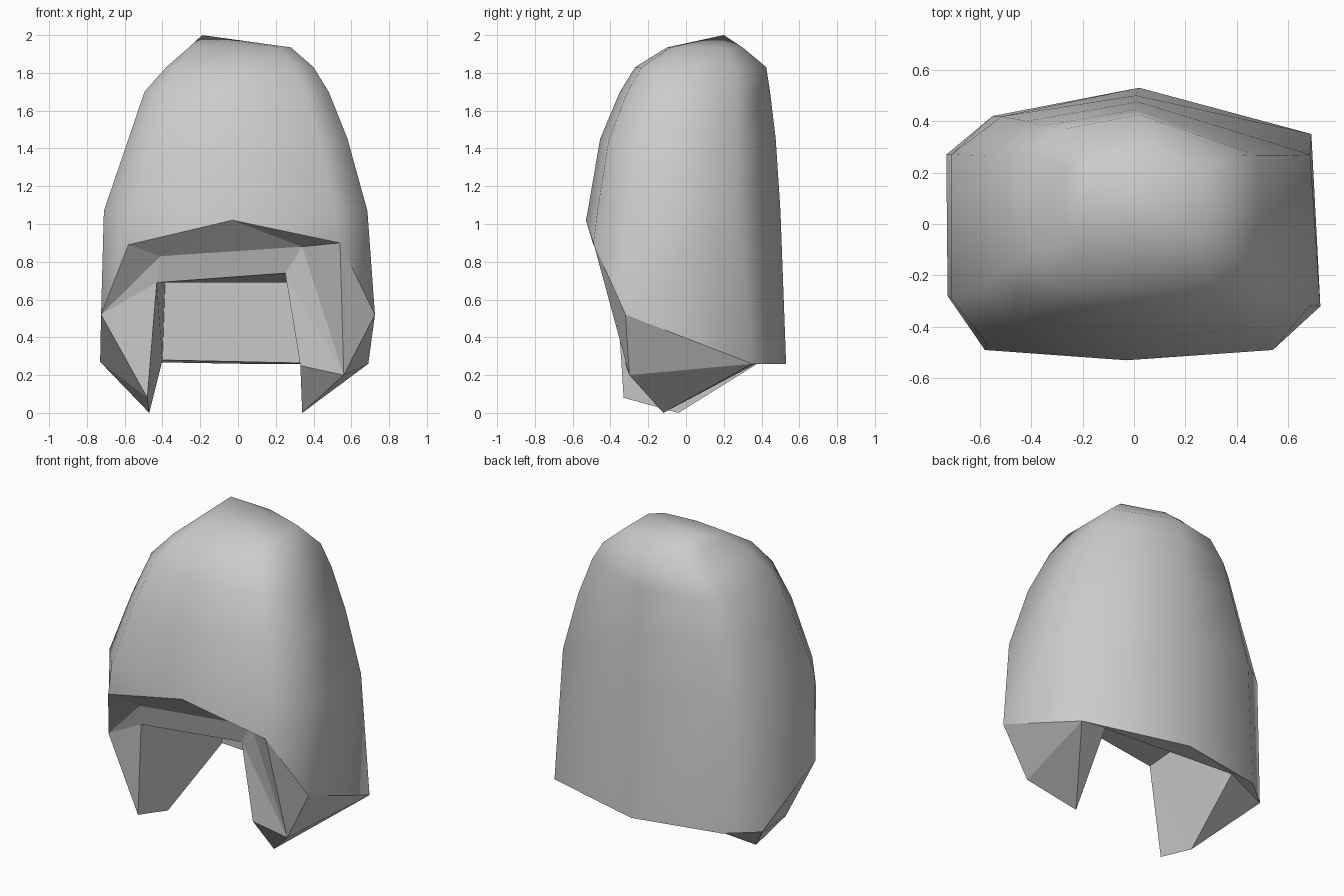
import bpy
import bmesh

# Remove the default object
default_cube = bpy.data.objects.get("Cube")
if default_cube:
    bpy.data.objects.remove(default_cube, do_unlink=True)


def make_material(name, colour):
    material = bpy.data.materials.new(name)
    material.use_nodes = True
    material.diffuse_color = colour
    material.node_tree.nodes["Principled BSDF"].inputs["Base Color"].default_value = colour
    return material


light_grey = make_material("light grey", (0.6, 0.6, 0.6, 1))
bm = bmesh.new()

# Outer rim, going round from the left side past the back and over the brow
rim_points = {
    "left_side": (.725, -.32, .52),
    "left_back": (.69, .35, .26),
    "back_middle": (.02, .53, .26),
    "right_back": (-.55, .42, .27),
    "right_corner": (-.73, .27, .27),
    "right_side": (-.725, -.28, .52),
    "brow_right": (-.58, -.49, .89),
    "brow_middle": (-.03, -.53, 1.02),
    "brow_left": (.54, -.49, .9),
}

# Face opening, cheek tips and the hollow inside
inner_points = {
    "arch_right": (-.41, -.41, .83),
    "arch_left": (.34, -.35, .88),
    "lintel_right": (-.43, -.37, .69),
    "lintel_left": (.25, -.32, .74),
    "post_left": (.33, -.32, .25),
    "cheek_right": (-.48, -.33, .08),
    "cheek_left": (.56, -.3, .2),
    "tip_right": (-.47, -.04, 0),
    "tip_left": (.34, -.12, 0),
    "floor_right": (-.4, .41, .28),
    "floor_left": (.53, .37, .26),
    "roof_right": (-.385, .4, .71),
    "roof_left": (.42, .34, .69),
}
point = {name: bm.verts.new(co) for name, co in {**rim_points, **inner_points}.items()}

# Dome: one rounded outline, fitted to the extents of each level
outline = [(1, -.6), (1, .55), (.03, 1), (-.72, .84), (-1, .55),
           (-1, -.55), (-.8, -.9), (-.03, -1), (.75, -.9)]
levels = [  # height, right, left, front, back
    (1.07, -.71, .685, -.52, .5),
    (1.45, -.58, .58, -.455, .475),
    (1.7, -.495, .48, -.35, .445),
    (1.83, -.38, .4, -.27, .425),
    (1.935, -.26, .28, -.1, .3),
]


def ring(z, right, left, front, back):
    cx, cy = (left + right) / 2, (front + back) / 2
    return [bm.verts.new((cx + x * (left - right) / 2, cy + y * (back - front) / 2, z))
            for x, y in outline]


rings = [[point[name] for name in rim_points]] + [ring(*level) for level in levels]
count = len(outline)
dome_faces = []
for low, high in zip(rings, rings[1:]):
    for i in range(count):
        j = (i + 1) % count
        dome_faces.append(bm.faces.new((low[i], low[j], high[j], high[i])))
crown = bm.verts.new((-.19, .2, 2))
for i in range(count):
    dome_faces.append(bm.faces.new((rings[-1][i], rings[-1][(i + 1) % count], crown)))
for face in dome_faces:
    face.smooth = True


def add_facets(facets):
    for names in facets:
        bm.faces.new([point[name] for name in names])


# Brow underside and lintel
add_facets([
    ("brow_middle", "brow_right", "arch_right"),
    ("brow_middle", "arch_right", "arch_left"),
    ("brow_middle", "arch_left", "brow_left"),
    ("arch_right", "lintel_right", "lintel_left", "arch_left"),
])

# Left cheek
add_facets([
    ("brow_left", "arch_left", "cheek_left"),
    ("arch_left", "lintel_left", "cheek_left"),
    ("lintel_left", "post_left", "cheek_left"),
    ("post_left", "tip_left", "cheek_left"),
    ("brow_left", "cheek_left", "left_side"),
    ("left_side", "cheek_left", "left_back"),
    ("cheek_left", "tip_left", "left_back"),
    ("tip_left", "floor_left", "left_back"),
])

# Right cheek
add_facets([
    ("brow_right", "arch_right", "right_side"),
    ("right_side", "arch_right", "lintel_right"),
    ("right_side", "lintel_right", "cheek_right"),
    ("right_side", "cheek_right", "right_corner"),
    ("cheek_right", "tip_right", "right_corner"),
    ("lintel_right", "cheek_right", "tip_right"),
    ("tip_right", "floor_right", "right_corner"),
])

# Hollow inside
add_facets([
    ("lintel_left", "roof_left", "floor_left", "post_left"),
    ("post_left", "floor_left", "tip_left"),
    ("lintel_right", "tip_right", "floor_right", "roof_right"),
    ("lintel_right", "roof_right", "roof_left", "lintel_left"),
    ("roof_right", "floor_right", "floor_left", "roof_left"),
])

# Underside of the back rim
add_facets([
    ("floor_left", "back_middle", "left_back"),
    ("floor_left", "floor_right", "back_middle"),
    ("floor_right", "right_back", "back_middle"),
    ("floor_right", "right_corner", "right_back"),
])

bmesh.ops.recalc_face_normals(bm, faces=bm.faces[:])
mesh = bpy.data.meshes.new("hood")
bm.to_mesh(mesh)
bm.free()
mesh.materials.append(light_grey)
hood = bpy.data.objects.new("hood", mesh)
bpy.context.collection.objects.link(hood)
